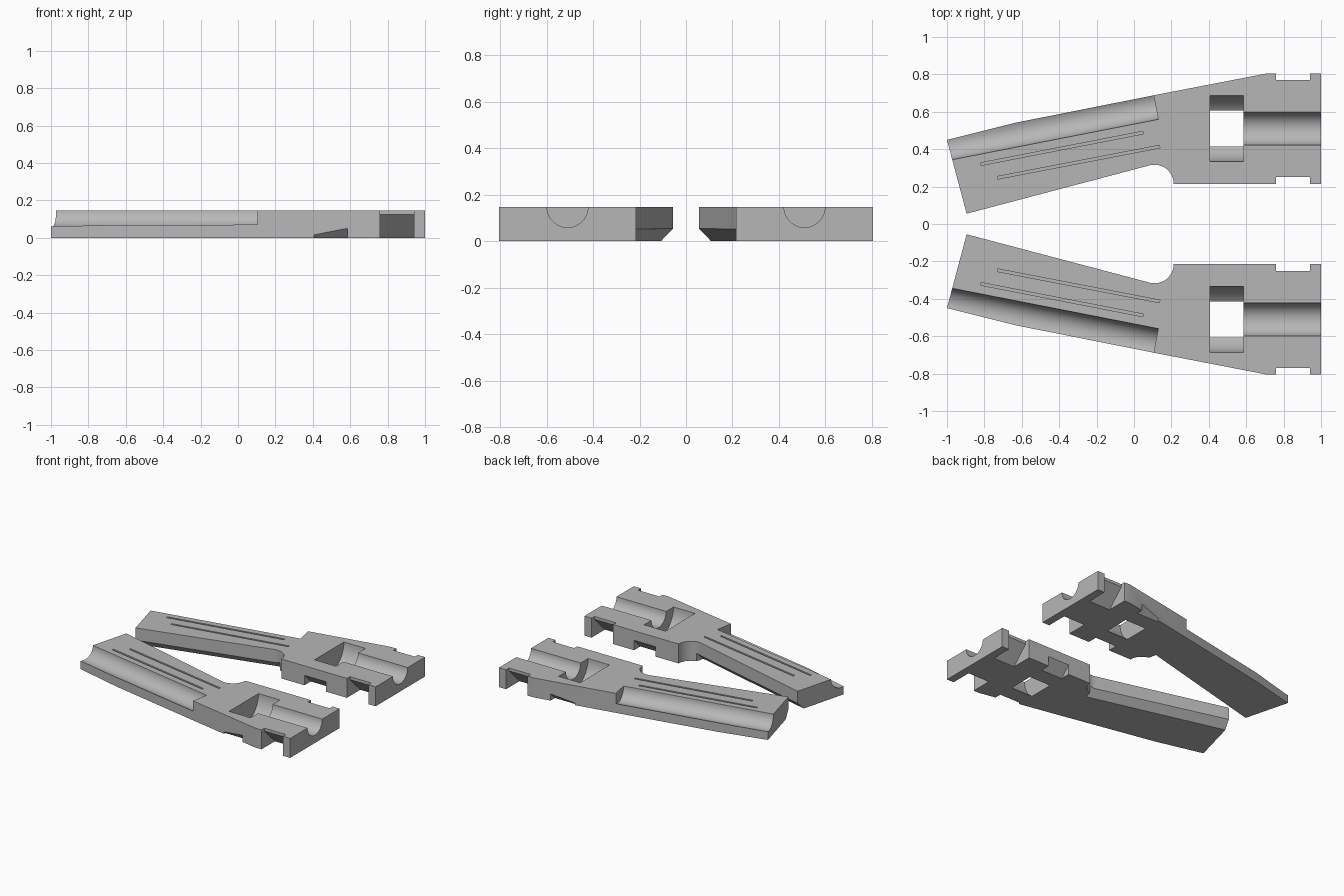
import bpy
import bmesh
from math import sin, cos, pi, radians
from mathutils import Vector, Matrix

cube = bpy.data.objects.get("Cube")
if cube:
    bpy.data.objects.remove(cube, do_unlink=True)

TOP = 0.147      # thickness of each half
AXIS = 0.51      # y of the head's centre line

grey = bpy.data.materials.new("plain grey")
grey.use_nodes = True
grey.diffuse_color = (0.47, 0.47, 0.47, 1)
grey.node_tree.nodes["Principled BSDF"].inputs["Base Color"].default_value = (0.47, 0.47, 0.47, 1)


def extrude(name, ring, offset):
    """Solid made by sweeping a closed 3D ring along an offset."""
    bm = bmesh.new()
    face = bm.faces.new([bm.verts.new(p) for p in ring])
    new = bmesh.ops.extrude_face_region(bm, geom=[face])["geom"]
    bmesh.ops.translate(bm, vec=offset, verts=[v for v in new if isinstance(v, bmesh.types.BMVert)])
    bmesh.ops.recalc_face_normals(bm, faces=bm.faces)
    mesh = bpy.data.meshes.new(name)
    bm.to_mesh(mesh)
    bm.free()
    mesh.materials.append(grey)
    obj = bpy.data.objects.new(name, mesh)
    bpy.context.collection.objects.link(obj)
    return obj


def arc(cx, cy, r, a0, a1, n):
    return [(cx + r * cos(radians(a0 + (a1 - a0) * i / n)),
             cy + r * sin(radians(a0 + (a1 - a0) * i / n))) for i in range(n + 1)]


def cut(body, profile, start, end):
    """Cut a (sideways, height) profile swept from start to end in plan."""
    a, b = Vector((*start, 0)), Vector((*end, 0))
    d = (b - a).normalized()
    side = Vector((-d.y, d.x, 0))
    cutter = extrude("cutter", [a + side * u + Vector((0, 0, h)) for u, h in profile], b - a)
    cutter.hide_render = True
    mod = body.modifiers.new("cut", "BOOLEAN")
    mod.operation, mod.solver, mod.object = "DIFFERENCE", "EXACT", cutter
    bpy.ops.object.select_all(action="DESELECT")
    bpy.context.view_layer.objects.active = body
    body.select_set(True)
    bpy.ops.object.modifier_apply(modifier=mod.name)
    bpy.data.objects.remove(cutter, do_unlink=True)


# Plan outline: angled handle, filleted neck and square head
outline = [(-1, 0.45), (-0.895, 0.055)]
outline += arc(0.11, 0.215, 0.102, 104, 0, 12)
outline += [(1, 0.215), (1, 0.805), (0.71, 0.805), (0.1, 0.687), (-0.64, 0.54)]
left = extrude("left_half", [(x, y, 0) for x, y in outline], (0, 0, TOP))

# Round channel in the head, and the wider round window behind it
cut(left, arc(0, TOP, 0.088, 0, 360, 48)[:-1], (0.55, AXIS), (1.1, AXIS))
cut(left, arc(0, TOP, 0.176, 0, 360, 64)[:-1], (0.405, AXIS), (0.585, AXIS))

# Strap notches at the end of the head, and strap slots under the window
notch = [(0.26, 0.2), (0.26, 0.125), (0.125, -0.01), (0.5, -0.01), (0.5, 0.2)]
slot = [(0.21, -0.01), (0.5, -0.01), (0.5, 0.28)]
for s in (1, -1):
    cut(left, [(s * u, h) for u, h in notch], (0.76, AXIS), (0.94, AXIS))
    cut(left, [(s * u, h) for u, h in slot], (0.405, AXIS), (0.585, AXIS))

# Round channel along the outer edge of the handle
along = Vector((0.981, 0.192))
stop = Vector((0.113, 0.646))
cut(left, arc(0, TOP, 0.088, 0, 360, 48)[:-1], stop - along * 1.3, stop)

# Chamfer under the inner edge of the handle
cut(left, [(-0.03, 0.085), (-0.03, -0.03), (0.085, -0.03)], (-1.05, 0.015), (0.13, 0.32))

# Two thin grooves in the top of the handle
groove = [(-0.007, 0.115), (0.007, 0.115), (0.007, 0.2), (-0.007, 0.2)]
cut(left, groove, (-0.82, 0.32), (0.05, 0.489))
cut(left, groove, (-0.73, 0.247), (0.137, 0.414))

# Mirrored second half
right = left.copy()
right.name = "right_half"
right.data = left.data.copy()
right.data.transform(Matrix.Scale(-1, 4, (0, 1, 0)))
right.data.flip_normals()
bpy.context.collection.objects.link(right)

for obj in (left, right):
    bpy.ops.object.select_all(action="DESELECT")
    bpy.context.view_layer.objects.active = obj
    obj.select_set(True)
    bpy.ops.object.shade_smooth_by_angle(angle=pi / 6)
